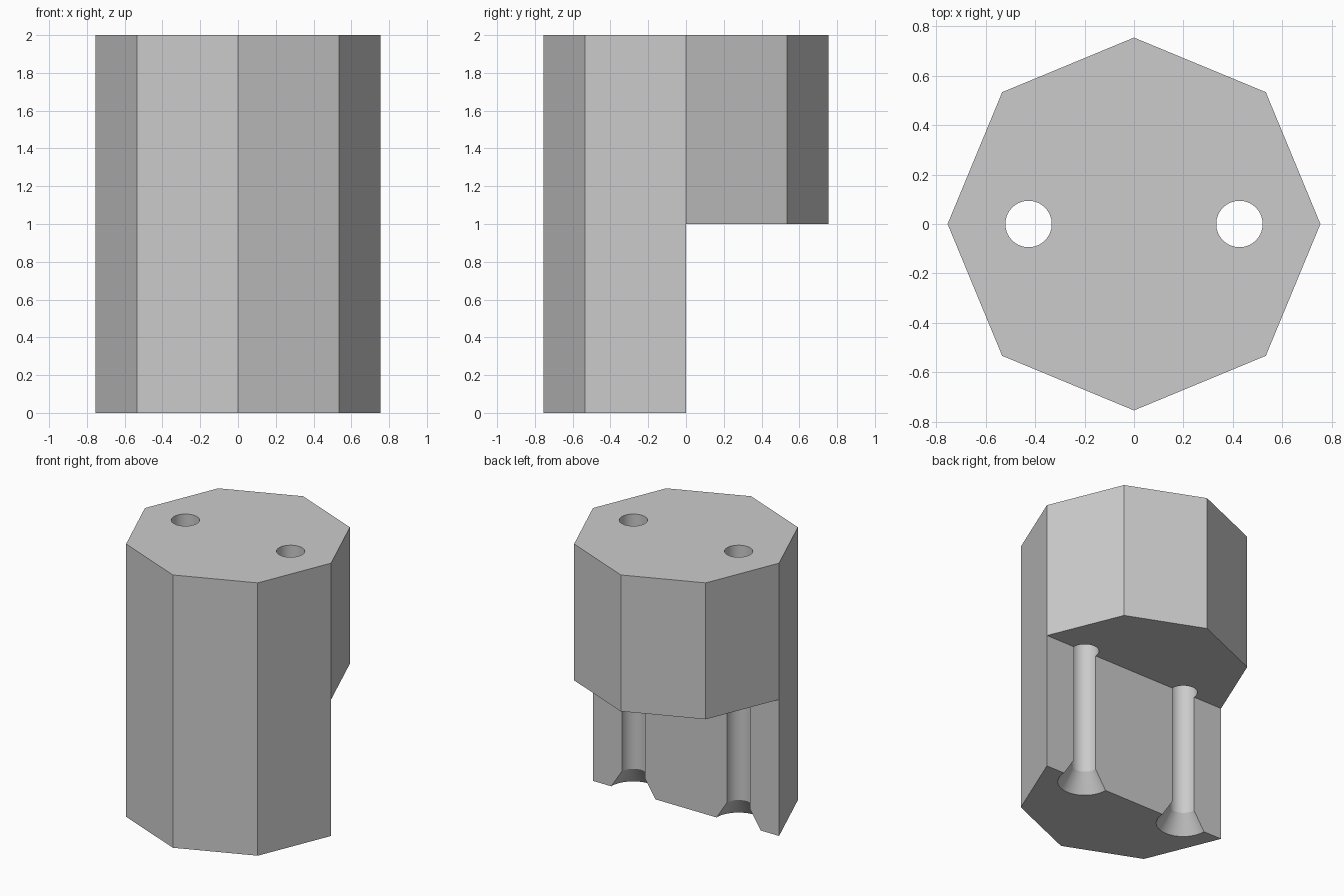
import bpy, bmesh, math

cube = bpy.data.objects.get("Cube")
if cube:
    bpy.data.objects.remove(cube, do_unlink=True)

RADIUS, HEIGHT, STEP = 0.755, 2.0, 1.0
HOLE_X, HOLE_R = 0.427, 0.094
SINK_R, SINK_H = 0.18, 0.132

grey = bpy.data.materials.new("plain grey")
grey.use_nodes = True
colour = (0.6, 0.6, 0.6, 1)
grey.diffuse_color = colour
grey.node_tree.nodes["Principled BSDF"].inputs["Base Color"].default_value = colour


def add_object(name, bm):
    bmesh.ops.recalc_face_normals(bm, faces=bm.faces)
    mesh = bpy.data.meshes.new(name)
    bm.to_mesh(mesh)
    bm.free()
    mesh.materials.append(grey)
    obj = bpy.data.objects.new(name, mesh)
    bpy.context.collection.objects.link(obj)
    return obj


def ring(bm, radius, z, sides, x=0, turn=0):
    angles = [2 * math.pi * (i + turn) / sides for i in range(sides)]
    return [bm.verts.new((x + radius * math.cos(a), radius * math.sin(a), z)) for a in angles]


def walls(bm, low, high):
    n = len(low)
    for i in range(n):
        j = (i + 1) % n
        bm.faces.new((low[i], low[j], high[j], high[i]))


# Octagonal block whose back half stops at the step
bm = bmesh.new()
middle = ring(bm, RADIUS, STEP, 8)
top = ring(bm, RADIUS, HEIGHT, 8)
walls(bm, middle, top)
bm.faces.new(top)
bm.faces.new(middle[:5])
front = middle[4:] + middle[:1]
foot = [bm.verts.new((v.co.x, v.co.y, 0)) for v in front]
walls(bm, foot, front)
bm.faces.new(foot)
bmesh.ops.recalc_face_normals(bm, faces=bm.faces)
bmesh.ops.dissolve_limit(bm, angle_limit=0.01, verts=bm.verts, edges=bm.edges)
block = add_object("stepped_block", bm)


# Two through holes with a countersink at the foot
def hole_cutter(name, x):
    bm = bmesh.new()
    slope = (SINK_R - HOLE_R) / SINK_H
    profile = [(SINK_R + 0.1 * slope, -0.1), (HOLE_R, SINK_H), (HOLE_R, HEIGHT + 0.1)]
    rings = [ring(bm, r, z, 48, x, 0.5) for r, z in profile]
    for low, high in zip(rings, rings[1:]):
        walls(bm, low, high)
    bm.faces.new(rings[0])
    bm.faces.new(rings[-1])
    return add_object(name, bm)


bpy.context.view_layer.objects.active = block
for side, x in (("left", HOLE_X), ("right", -HOLE_X)):
    cutter = hole_cutter(side + "_hole_cutter", x)
    cutter.hide_render = True
    cut = block.modifiers.new(side + " hole", "BOOLEAN")
    cut.operation = "DIFFERENCE"
    cut.solver = "EXACT"
    cut.object = cutter
    bpy.ops.object.modifier_apply(modifier=cut.name)
    bpy.data.objects.remove(cutter, do_unlink=True)

# Round the hole walls, keep the block edges crisp
bpy.ops.object.select_all(action="DESELECT")
block.select_set(True)
bpy.ops.object.shade_smooth_by_angle(angle=math.radians(25))
